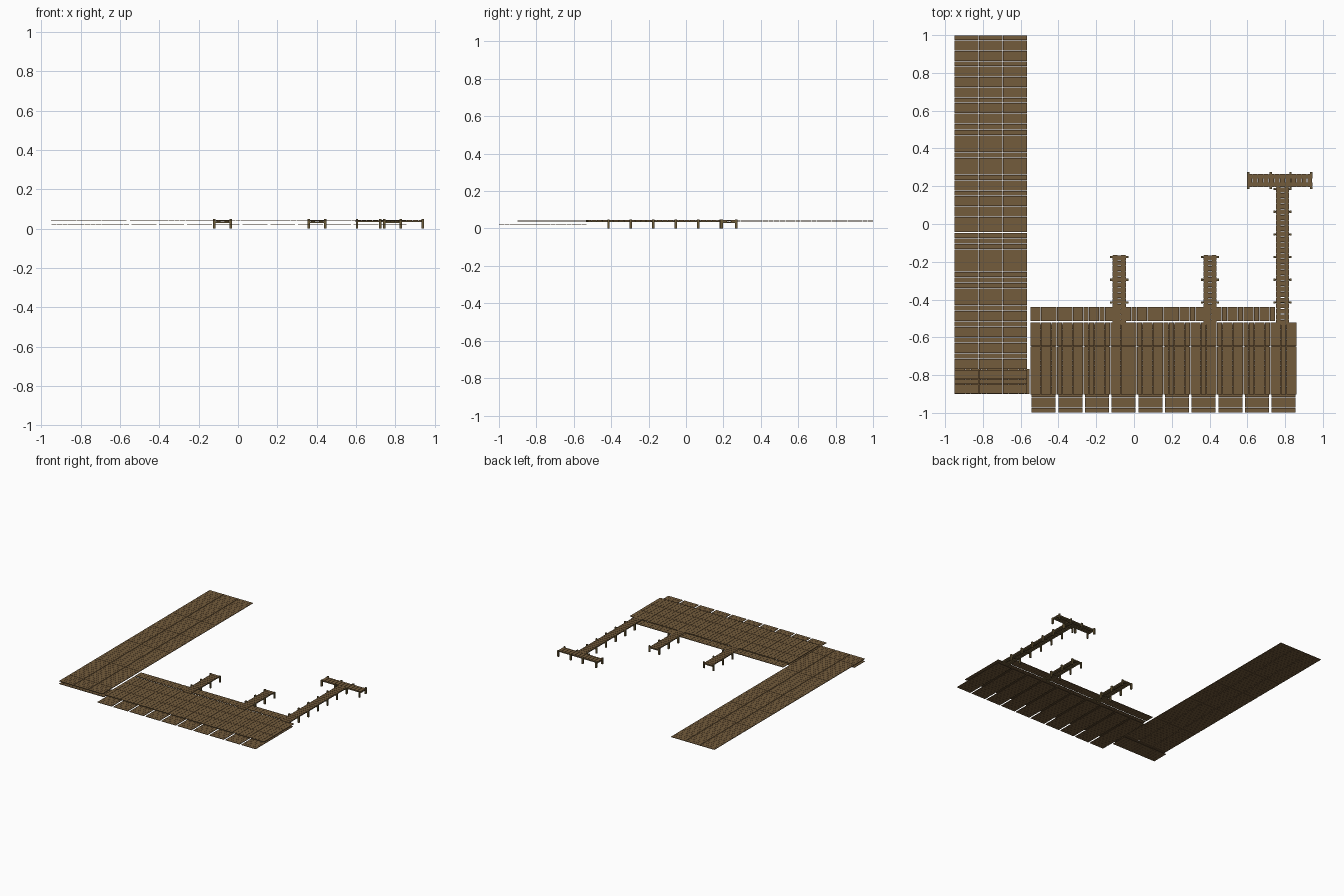
import bpy, bmesh

if "Cube" in bpy.data.objects:
    bpy.data.objects.remove(bpy.data.objects["Cube"])

def mat(name, c):
    m = bpy.data.materials.new(name)
    m.diffuse_color = (*c, 1)
    m.use_nodes = True
    m.node_tree.nodes["Principled BSDF"].inputs["Base Color"].default_value = m.diffuse_color
    return m

WOOD = mat("brown wood", (0.175, 0.107, 0.045))
POST = mat("post wood", (0.15, 0.107, 0.042))

def finish(name, bm, material):
    bmesh.ops.recalc_face_normals(bm, faces=bm.faces)
    me = bpy.data.meshes.new(name)
    bm.to_mesh(me)
    bm.free()
    me.materials.append(material)
    ob = bpy.data.objects.new(name, me)
    bpy.context.collection.objects.link(ob)
    return ob

def block(bm, x0, x1, y0, y1, z0, z1):
    b = [bm.verts.new(p) for p in ((x0, y0, z0), (x1, y0, z0), (x1, y1, z0), (x0, y1, z0))]
    t = [bm.verts.new(p) for p in ((x0, y0, z1), (x1, y0, z1), (x1, y1, z1), (x0, y1, z1))]
    bm.faces.new(b[::-1])
    bm.faces.new(t)
    for i in range(4):
        j = (i + 1) % 4
        bm.faces.new((b[i], b[j], t[j], t[i]))

def planks(bm, x0, x1, y0, y1, z, th, along, pitch=0.0284, gap=0.0015):
    """Fill a rectangle with planks whose length runs along 'x' or 'y'."""
    span = (y1 - y0) if along == 'x' else (x1 - x0)
    n = max(1, round(span / pitch))
    s = span / n
    for i in range(n):
        if along == 'x':
            a = y0 + i * s
            block(bm, x0, x1, a + gap/2, a + s - gap/2, z - th, z)
        else:
            a = x0 + i * s
            block(bm, a + gap/2, a + s - gap/2, y0, y1, z - th, z)

T = 0.004
# long boardwalk on the left: three columns, several sections
bm = bmesh.new()
cuts = [1.0, 0.53, 0.26, -0.045, -0.43, -0.77, -0.90]
for c in range(3):
    x = -0.95 + c * 0.1285
    for top, bot in zip(cuts, cuts[1:]):
        planks(bm, x, x + 0.1255, bot + 0.001, top - (0.001 if top < 1 else 0), 0.042, T, 'x')
finish("left_boardwalk", bm, WOOD)

# lower landing under the boardwalk corner
bm = bmesh.new()
planks(bm, -0.95, -0.553, -0.90, -0.767, 0.022, T, 'y')
finish("lower_corner_landing", bm, WOOD)

# upper quay deck: ten tiles by three rows
bm = bmesh.new()
for i in range(10):
    x = -0.55 + i * 0.1412
    for r in range(3):
        y = -0.902 + r * 0.1275
        planks(bm, x + 0.0005, x + 0.1407, y, y + 0.1255, 0.042, T, 'y')
finish("upper_quay_deck", bm, WOOD)

# lower step deck: ten separate tiles
bm = bmesh.new()
for i in range(10):
    x = -0.542 + i * 0.1412
    planks(bm, x, x + 0.127, -1.0, -0.53, 0.022, T, 'x')
finish("lower_step_deck", bm, WOOD)

# narrow walkway along the back edge of the quay
bm = bmesh.new()
planks(bm, -0.55, 0.747, -0.513, -0.44, 0.042, T, 'y')
finish("edge_walkway", bm, WOOD)

# piers: planks, paired stringers, posts and cross beams
def pier(name, cx, y0, y1, post_ys):
    bm = bmesh.new()
    planks(bm, cx - 0.035, cx + 0.035, y0, y1, 0.045, 0.005, 'x', 0.029, 0.003)
    finish(name + "_planks", bm, WOOD)
    bm = bmesh.new()
    for s in (-1, 1):
        sx = cx + s * 0.021
        block(bm, sx - 0.011, sx + 0.011, y0, y1, 0.034, 0.0399)
        for y in post_ys:
            px = cx + s * 0.042
            block(bm, px - 0.006, px + 0.006, y - 0.006, y + 0.006, 0, 0.049)
    for y in post_ys:
        block(bm, cx - 0.042, cx + 0.042, y - 0.004, y + 0.004, 0.030, 0.036)
    finish(name + "_posts", bm, POST)

ys = [-0.415 + 0.12 * i for i in range(6)]
pier("left_pier", -0.078, -0.535, -0.165, ys[:3])
pier("middle_pier", 0.402, -0.535, -0.165, ys[:3])
pier("long_pier", 0.786, -0.535, 0.195, ys)

# cross head at the end of the long pier
bm = bmesh.new()
planks(bm, 0.597, 0.945, 0.195, 0.264, 0.045, 0.005, 'y', 0.029, 0.003)
finish("pier_head_planks", bm, WOOD)
bm = bmesh.new()
for s in (-1, 1):
    sy = 0.23 + s * 0.021
    block(bm, 0.597, 0.945, sy - 0.011, sy + 0.011, 0.034, 0.0399)
    for x in (0.605, 0.724, 0.828, 0.939):
        py = 0.23 + s * 0.039
        block(bm, x - 0.006, x + 0.006, py - 0.006, py + 0.006, 0, 0.049)
for x in (0.605, 0.724, 0.828, 0.939):
    block(bm, x - 0.004, x + 0.004, 0.191, 0.269, 0.030, 0.036)
finish("pier_head_posts", bm, POST)
